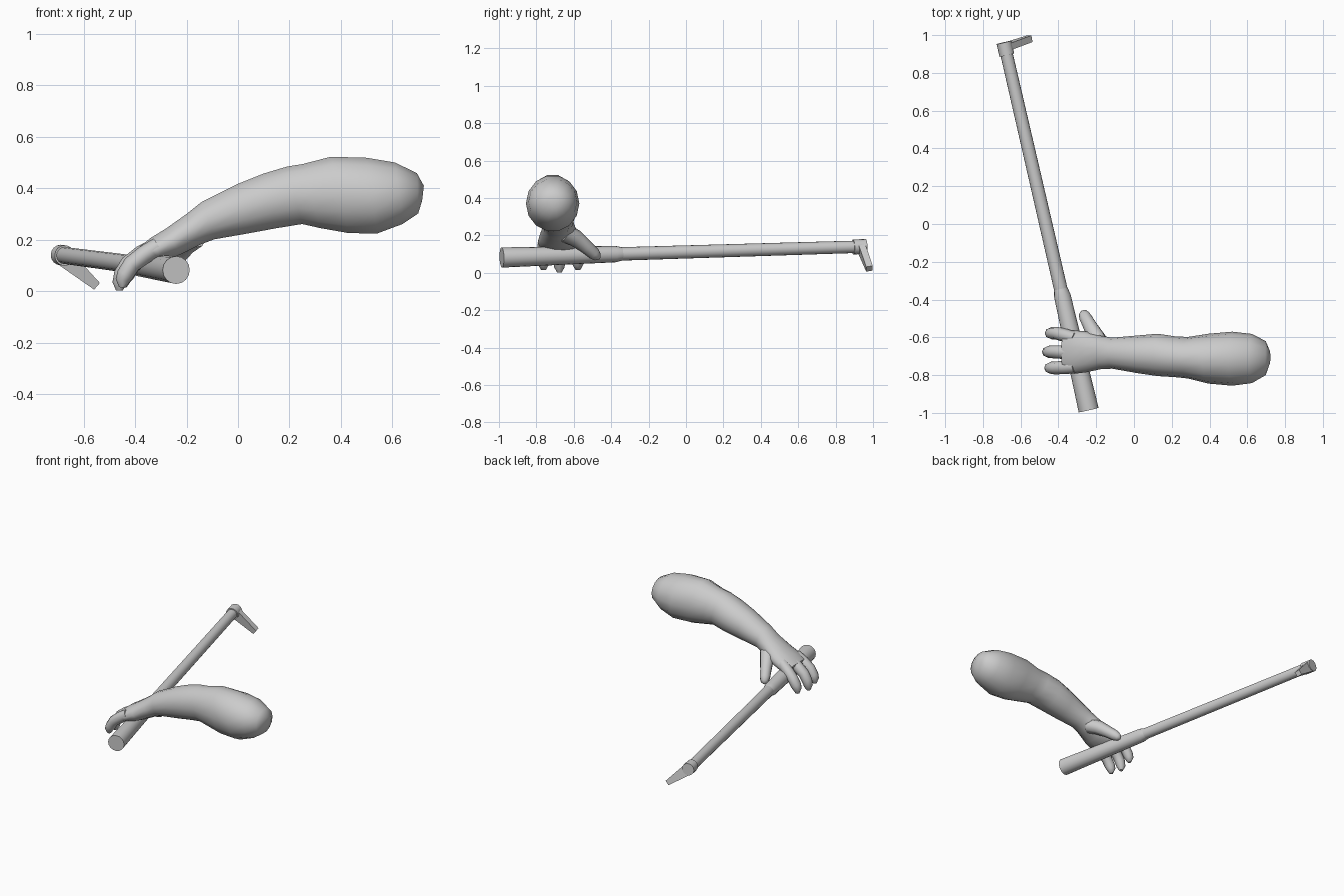
import bpy, bmesh, math
from mathutils import Vector

if "Cube" in bpy.data.objects:
    bpy.data.objects.remove(bpy.data.objects["Cube"])


def loft(name, rings, n, angle=40):
    """Skin a list of elliptical rings (centre, half axis u, half axis v) and cap the ends."""
    bm = bmesh.new()
    loops = []
    for c, u, v in rings:
        loops.append([bm.verts.new(c + u * math.cos(2 * math.pi * i / n) + v * math.sin(2 * math.pi * i / n))
                      for i in range(n)])
    for a, b in zip(loops, loops[1:]):
        for i in range(n):
            j = (i + 1) % n
            bm.faces.new((a[i], a[j], b[j], b[i]))
    bm.faces.new(loops[0][::-1])
    bm.faces.new(loops[-1])
    bmesh.ops.recalc_face_normals(bm, faces=bm.faces)
    me = bpy.data.meshes.new(name)
    bm.to_mesh(me)
    bm.free()
    ob = bpy.data.objects.new(name, me)
    bpy.context.collection.objects.link(ob)
    bpy.ops.object.select_all(action='DESELECT')
    ob.select_set(True)
    bpy.context.view_layer.objects.active = ob
    bpy.ops.object.shade_smooth_by_angle(angle=math.radians(angle))
    return ob


def tube(name, path, n, side=Vector((0, 1, 0)), angle=40):
    """Round tube through (point, radius) pairs."""
    pts = [Vector(p) for p, r in path]
    rings = []
    for i, (p, r) in enumerate(path):
        t = (pts[min(i + 1, len(pts) - 1)] - pts[max(i - 1, 0)]).normalized()
        u = (side - t * side.dot(t)).normalized()
        rings.append((pts[i], u * r, t.cross(u) * r))
    return loft(name, rings, n, angle)


# arm and palm: top x, top z, bottom x, bottom z, centre y, half width
sections = [
    (0.722, 0.41, 0.715, 0.35, -0.705, 0.035),
    (0.695, 0.46, 0.700, 0.30, -0.71, 0.09),
    (0.61, 0.503, 0.64, 0.258, -0.712, 0.13),
    (0.50, 0.522, 0.54, 0.220, -0.713, 0.143),
    (0.36, 0.526, 0.43, 0.222, -0.713, 0.132),
    (0.25, 0.497, 0.32, 0.242, -0.708, 0.110),
    (0.19, 0.487, 0.25, 0.258, -0.703, 0.108),
    (0.10, 0.460, 0.15, 0.242, -0.693, 0.112),
    (0.00, 0.420, 0.04, 0.222, -0.69, 0.100),
    (-0.14, 0.350, -0.09, 0.200, -0.684, 0.082),
    (-0.20, 0.302, -0.145, 0.180, -0.68, 0.088),
    (-0.28, 0.245, -0.225, 0.140, -0.677, 0.108),
    (-0.34, 0.208, -0.295, 0.115, -0.678, 0.115),
    (-0.385, 0.172, -0.355, 0.110, -0.68, 0.105),
]
rings = []
for xt, zt, xb, zb, y, w in sections:
    t, b = Vector((xt, y, zt)), Vector((xb, y, zb))
    rings.append(((t + b) / 2, Vector((0, w, 0)), (t - b) / 2))
loft("arm", rings, 14, 60)

# three fingers curling over the grip: root y, tip y, reach, drop
for i, (y0, y1, dx, dz) in enumerate([(-0.605, -0.578, 0.015, 0.012),
                                      (-0.68, -0.677, 0, 0),
                                      (-0.755, -0.762, 0.012, 0.012)]):
    ym = (y0 + y1) / 2
    tube(f"finger_{i + 1}", [
        ((-0.31, y0, 0.175), 0.035),
        ((-0.375 + dx, ym, 0.142), 0.036),
        ((-0.425 + dx, y1, 0.105), 0.034),
        ((-0.450 + dx, y1, 0.065), 0.033),
        ((-0.460 + dx, y1, 0.030 + dz), 0.028),
        ((-0.461 + dx, y1, 0.003 + dz), 0.013)], 8, angle=60)

# thumb
tube("thumb", [
    ((-0.17, -0.65, 0.215), 0.050),
    ((-0.205, -0.59, 0.185), 0.046),
    ((-0.235, -0.535, 0.140), 0.038),
    ((-0.258, -0.492, 0.103), 0.034),
    ((-0.268, -0.472, 0.085), 0.024),
    ((-0.273, -0.463, 0.078), 0.010)], 8, side=Vector((1, 0, 0)), angle=60)

# grip and shaft share one axis
butt, end = Vector((-0.24, -0.985, 0.082)), Vector((-0.684, 0.942, 0.140))
at = lambda f: butt.lerp(end, f)
tube("grip", [(at(0), 0.054), (at(0.315), 0.044), (at(0.335), 0.035)], 16, side=Vector((0, 0, 1)))
tube("shaft", [(at(0.3), 0.036), (at(0.985), 0.033)], 16, side=Vector((0, 0, 1)))
tube("shaft_collar", [(at(0.975), 0.040), (at(1.01), 0.040)], 16, side=Vector((0, 0, 1)))

# tapered blade at the far end
top, tip = Vector((-0.672, 0.940, 0.128)), Vector((-0.551, 0.981, 0.022))
d = (tip - top).normalized()
thick = (Vector((0, 1, 0)) - d * d.y).normalized()
wide = d.cross(thick)
blade = []
for p, w, t in ((top, 0.035, 0.018), (tip, 0.017, 0.018)):
    a, b = wide * w, thick * t
    blade.append((p, (a + b), (a - b)))
loft("blade", blade, 4, 30)
